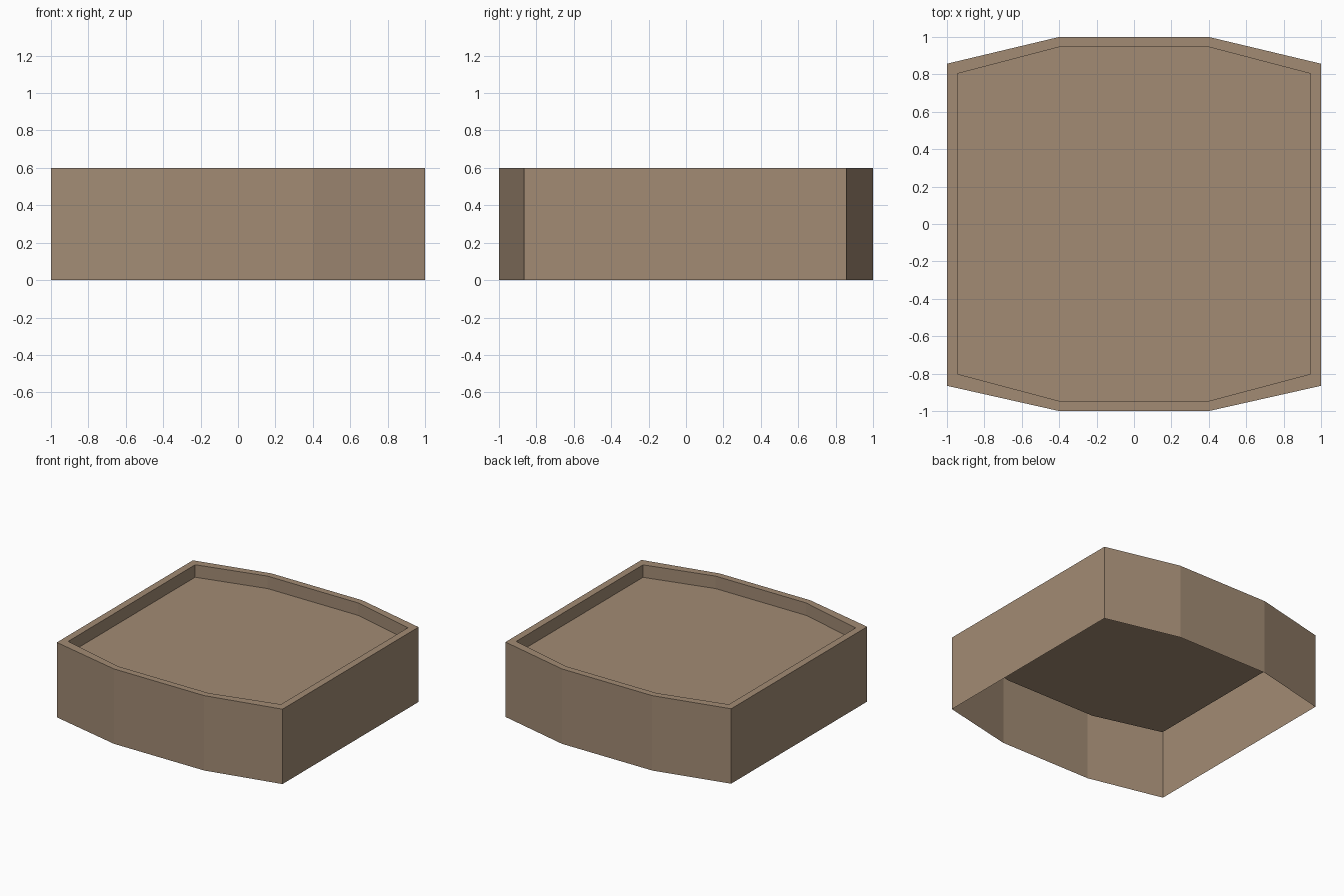
import bpy
import bmesh

cube = bpy.data.objects.get("Cube")
if cube:
    bpy.data.objects.remove(cube, do_unlink=True)

HEIGHT = 0.6
FLOOR = 0.5

# Single warm brown for the whole tray
brown = bpy.data.materials.new("warm_brown")
brown.use_nodes = True
colour = (0.361, 0.258, 0.174, 1)
brown.diffuse_color = colour
brown.node_tree.nodes["Principled BSDF"].inputs["Base Color"].default_value = colour


def outline(half_x, front, back, half_y, flat=0.4):
    """Eight-sided plan with bowed front and back, counter-clockwise."""
    right = [(flat, -half_y), (half_x, front), (half_x, back), (flat, half_y)]
    return right + [(-x, y) for x, y in reversed(right)]


def ring(bm, plan, z):
    return [bm.verts.new((x, y, z)) for x, y in plan]


def bridge(bm, lower, upper):
    for i in range(len(lower)):
        j = (i + 1) % len(lower)
        bm.faces.new((lower[i], lower[j], upper[j], upper[i]))


outer = outline(1, -0.865, 0.857, 1)
inner = outline(0.943, -0.802, 0.804, 0.946)

# Open-bottomed shell: outer wall, top rim, recess wall, sunken floor
bm = bmesh.new()
rings = [ring(bm, outer, 0), ring(bm, outer, HEIGHT),
         ring(bm, inner, HEIGHT), ring(bm, inner, FLOOR)]
for lower, upper in zip(rings, rings[1:]):
    bridge(bm, lower, upper)
bm.faces.new(rings[-1])

mesh = bpy.data.meshes.new("tray_shell")
bm.to_mesh(mesh)
bm.free()
mesh.materials.append(brown)
tray = bpy.data.objects.new("tray_shell", mesh)
bpy.context.collection.objects.link(tray)
